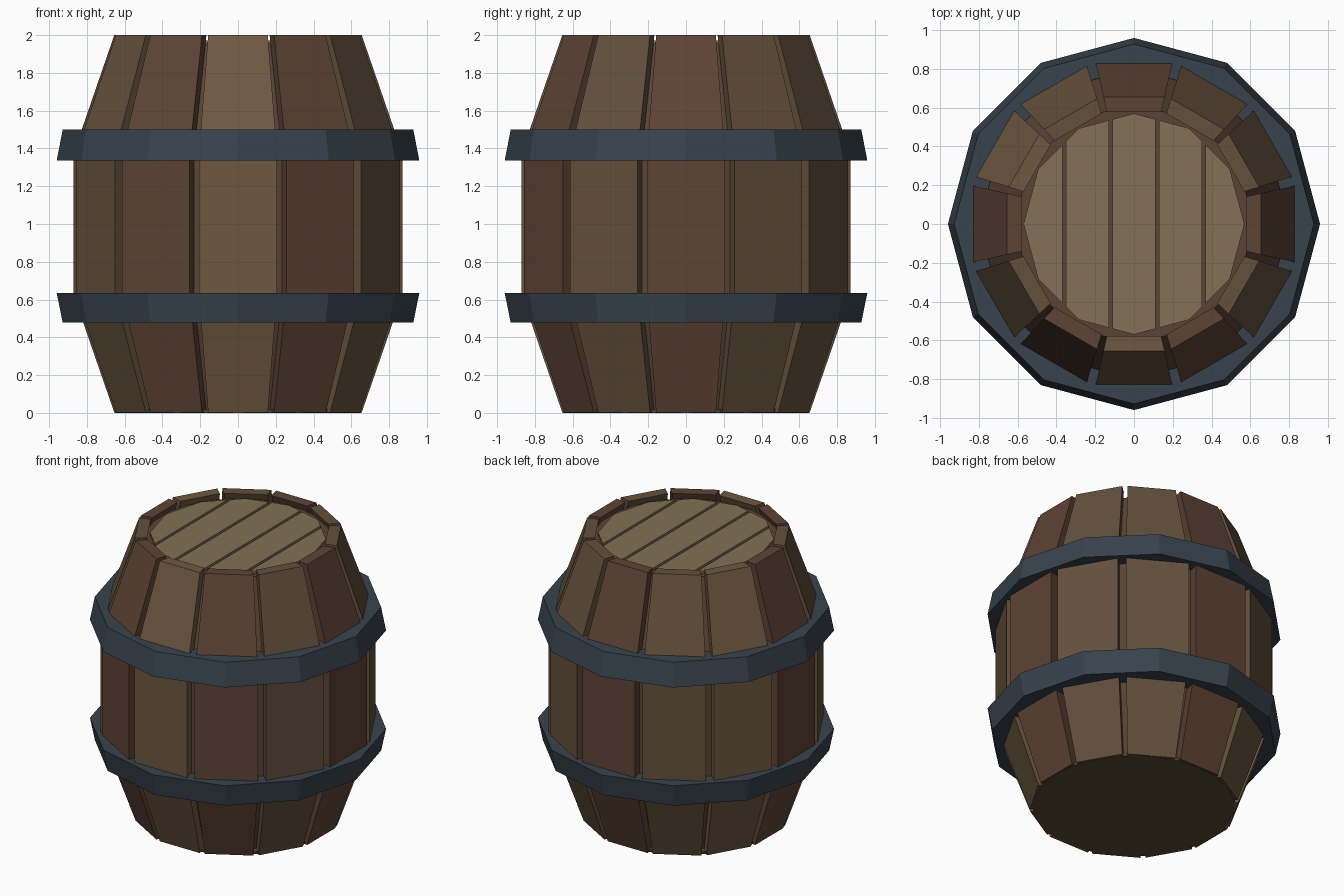
import bpy, bmesh
from math import sin, cos, pi, radians

if "Cube" in bpy.data.objects:
    bpy.data.objects.remove(bpy.data.objects["Cube"])


def material(name, rgb):
    m = bpy.data.materials.new(name)
    m.diffuse_color = (*rgb, 1)
    m.use_nodes = True
    m.node_tree.nodes["Principled BSDF"].inputs["Base Color"].default_value = m.diffuse_color
    return m


TAN = material("wood_tan", (0.158, 0.098, 0.053))
OLIVE = material("wood_olive", (0.125, 0.080, 0.045))
RED = material("wood_red", (0.112, 0.057, 0.036))
CORE = material("wood_core", (0.105, 0.056, 0.035))
LID = material("wood_lid", (0.225, 0.165, 0.092))
BASE = material("wood_base", (0.100, 0.065, 0.037))
IRON = material("iron", (0.040, 0.056, 0.075))


def finish(bm, name, mat):
    bmesh.ops.recalc_face_normals(bm, faces=bm.faces)
    me = bpy.data.meshes.new(name)
    bm.to_mesh(me)
    bm.free()
    me.materials.append(mat)
    ob = bpy.data.objects.new(name, me)
    bpy.context.collection.objects.link(ob)
    return ob


def loft(name, rings, mat, closed=False):
    """Skin a list of equal-length vertex rings, capping or closing the ends."""
    bm = bmesh.new()
    vs = [[bm.verts.new(p) for p in ring] for ring in rings]
    n = len(vs[0])
    for a, b in zip(vs, vs[1:] + vs[:1] if closed else vs[1:]):
        for i in range(n):
            j = (i + 1) % n
            bm.faces.new((a[i], a[j], b[j], b[i]))
    if not closed:
        bm.faces.new(vs[0])
        bm.faces.new(vs[-1])
    return finish(bm, name, mat)


def circle(r, z, n=12):
    return [(r * cos(2 * pi * i / n), r * sin(2 * pi * i / n), z) for i in range(n)]


# Staves: (outer distance, half width, z), separated by narrow gaps
PROFILE = [(0.655, 0.158, 0.002), (0.872, 0.207, 0.63),
           (0.872, 0.207, 1.37), (0.655, 0.158, 2.0)]
T = 0.078
stave_mats = [RED, OLIVE, OLIVE, RED, OLIVE, TAN,
              RED, OLIVE, RED, TAN, RED, OLIVE]
for k in range(12):
    rings = [[(r, -w, z), (r, w, z), (r - T, w - 0.018, z), (r - T, -w + 0.018, z)]
             for r, w, z in PROFILE]
    stave = loft(f"stave_{k + 1}", rings, stave_mats[k])
    stave.rotation_euler.z = radians(30 * k)

# Inner body seen through the gaps
loft("inner_body", [circle(r, z) for r, z in
                    [(0.62, 0.01), (0.84, 0.63), (0.84, 1.37), (0.62, 1.955)]], CORE)

# Bottom disc
loft("bottom_disc", [circle(0.65, 0.0, 24), circle(0.655, 0.02, 24)], BASE)

# Lid planks: a twelve-sided disc sliced into five boards
cuts = [-0.6, -0.36, -0.12, 0.12, 0.36, 0.6]
for k, (x0, x1) in enumerate(zip(cuts, cuts[1:])):
    bm = bmesh.new()
    lo = [bm.verts.new(p) for p in circle(0.57, 1.945)]
    hi = [bm.verts.new(p) for p in circle(0.57, 1.972)]
    bm.faces.new(lo)
    bm.faces.new(hi)
    for i in range(12):
        j = (i + 1) % 12
        bm.faces.new((lo[i], lo[j], hi[j], hi[i]))
    for x, d in ((x0 + 0.01, -1), (x1 - 0.01, 1)):
        cut = bmesh.ops.bisect_plane(bm, geom=bm.verts[:] + bm.edges[:] + bm.faces[:],
                                     plane_co=(x, 0, 0), plane_no=(d, 0, 0),
                                     clear_outer=True)["geom_cut"]
        edges = [e for e in cut if isinstance(e, bmesh.types.BMEdge)]
        if edges:
            bmesh.ops.holes_fill(bm, edges=[e for e in bm.edges if e.is_boundary])
    finish(bm, f"lid_plank_{k + 1}", LID)

# Iron hoops, flared toward the belly
for name, z_end, z_mid in (("upper_hoop", 1.5, 1.335), ("lower_hoop", 0.478, 0.635)):
    loft(name, [circle(0.928, z_end), circle(0.96, z_mid),
                circle(0.85, z_mid), circle(0.80, z_end)], IRON, closed=True)
